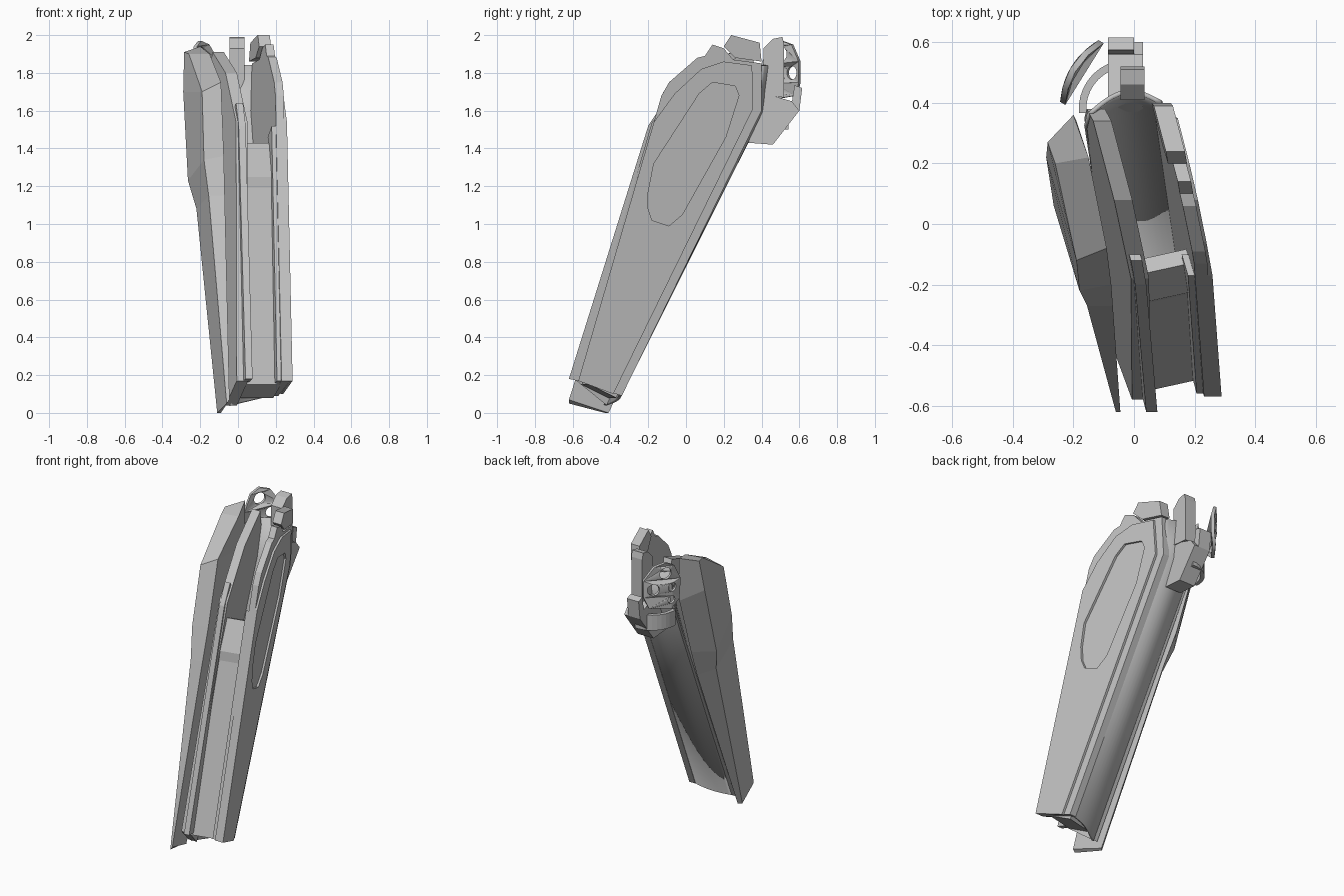
import bpy
import bmesh
import math
from mathutils import Matrix, Vector

default_cube = bpy.data.objects.get("Cube")
if default_cube:
    bpy.data.objects.remove(default_cube, do_unlink=True)

# One plain grey metal
grey = bpy.data.materials.new("grey metal")
grey.use_nodes = True
grey.diffuse_color = (.53, .53, .53, 1)
grey.node_tree.nodes["Principled BSDF"].inputs["Base Color"].default_value = grey.diffuse_color


def add_object(name, mesh):
    mesh.materials.clear()
    mesh.materials.append(grey)
    obj = bpy.data.objects.new(name, mesh)
    bpy.context.collection.objects.link(obj)
    return obj


def baked_mesh(obj):
    """Mesh of an object after its modifiers or curve fill."""
    bpy.context.view_layer.update()
    evaluated = obj.evaluated_get(bpy.context.evaluated_depsgraph_get())
    return bpy.data.meshes.new_from_object(evaluated)


def loft(name, rows, closed=True, smooth=False):
    """Join equal rows of points; closed rows form a capped solid."""
    bm = bmesh.new()
    rings = [[bm.verts.new(point) for point in row] for row in rows]
    count = len(rings[0])
    for low, high in zip(rings, rings[1:]):
        for i in range(count if closed else count - 1):
            j = (i + 1) % count
            face = bm.faces.new((low[i], low[j], high[j], high[i]))
            face.smooth = smooth
    if closed:
        bm.faces.new(rings[0])
        bm.faces.new(rings[-1])
    bmesh.ops.recalc_face_normals(bm, faces=bm.faces[:])
    mesh = bpy.data.meshes.new(name)
    bm.to_mesh(mesh)
    bm.free()
    return add_object(name, mesh)


def right_plane(offset):
    return lambda y, z: .138 - .25 * y + .051 * z + offset


def left_plane(offset):
    return lambda y, z: -.2 - .3 * y + .085 * z + offset


def flat(x):
    return lambda y, z: x


def prism(name, profile, inner, outer, skew=0):
    """Side profile of (y, z) points spanned between two x planes."""
    rows = []
    for plane in (inner, outer):
        row = []
        for y, z in profile:
            x = plane(y, z)
            row.append((x, y + skew * (x - .14), z))
        rows.append(row)
    return loft(name, rows)


def thicken(obj, thickness):
    modifier = obj.modifiers.new("thickness", "SOLIDIFY")
    modifier.thickness = thickness
    modifier.offset = 0


# Right side wall: stepped base, and an outer skin that leaves ledges at top and back
base_front = [(-.57, .17), (-.17, 1.54), (-.13, 1.68), (-.09, 1.75), (.06, 1.88),
              (.1, 1.89), (.14, 1.95), (.2, 1.93)]
base_back = [(.25, 1.87), (.4, 1.85), (.4, 1.6), (-.34, .09)]
prism("right_wall", base_front + base_back, right_plane(-.058), right_plane(-.014))
skin_profile = [(-.57, .17), (-.17, 1.54), (-.06, 1.69), (.08, 1.82), (.2, 1.86),
                (.35, 1.84), (.355, 1.61), (-.385, .1)]
skin = prism("right_skin", skin_profile, right_plane(-.014), right_plane(0))

# Long sunken panel cut through the skin
panel = [(-.2, 1.08), (-.18, 1.02), (-.09, .99), (-.02, 1.05), (.21, 1.46), (.28, 1.68),
         (.26, 1.73), (.14, 1.75), (.07, 1.69), (-.17, 1.32), (-.2, 1.17)]
cutter = prism("panel_cutter", panel, right_plane(-.05), right_plane(.05))
cutter.hide_render = True
cut = skin.modifiers.new("sunken panel", "BOOLEAN")
cut.operation = "DIFFERENCE"
cut.solver = "EXACT"
cut.object = cutter
skin_mesh = baked_mesh(skin)
skin.modifiers.clear()
skin.data = skin_mesh
bpy.data.objects.remove(cutter, do_unlink=True)

prism("right_top_cap", [(.2, 1.94), (.24, 2), (.39, 1.96), (.4, 1.86), (.26, 1.88)],
      right_plane(-.075), right_plane(-.012))
prism("right_front_rail", [(-.56, .17), (-.17, 1.52), (-.1, 1.46), (-.49, .15)],
      right_plane(-.08), right_plane(-.055))

# Left side wall with its narrow front rail
prism("left_wall", [(-.58, .17), (-.18, 1.54), (.08, 1.8), (.34, 1.91), (.38, 1.8),
                    (.35, 1.6), (-.42, .04)], left_plane(.005), left_plane(.065))
prism("left_front_rail", [(-.62, .18), (-.2, 1.52), (-.12, 1.64), (-.08, 1.6), (-.53, .16)],
      right_plane(-.262), right_plane(-.225))

# Recessed front panel with its step, and the closed lower end
prism("front_panel", [(-.53, .15), (-.24, 1.19), (-.235, 1.25), (-.14, 1.43),
                      (-.09, 1.41), (-.2, 1.18), (-.48, .14)],
      right_plane(-.23), right_plane(-.055), skew=.22)
prism("bottom_cap", [(-.53, .15), (-.38, .08), (-.36, .12), (-.51, .19)],
      right_plane(-.26), right_plane(-.05), skew=.22)

# Rounded back shell: right corner, left corner and bulge at each height
sections = [((.2, -.35, .1), (-.04, -.43, .04), .025),
            ((.1, .37, 1.6), (-.16, .32, 1.58), .055),
            ((.09, .4, 1.84), (-.15, .36, 1.84), .055)]
shell_rows = []
for right, left, bulge in sections:
    row = []
    for i in range(13):
        t = i / 12
        point = Vector(right).lerp(Vector(left), t)
        point.y += bulge * math.sin(math.pi * t)
        row.append(point)
    shell_rows.append(row)
thicken(loft("back_shell", shell_rows, closed=False, smooth=True), .015)

# Outer armour on the left: inner front, front ridge, outer bulge, inner back
loft("left_armour", [
    [(-.045, -.62, .07), (-.06, -.62, .05), (-.11, -.43, 0), (-.09, -.41, 0)],
    [(-.07, -.27, 1.15), (-.155, -.27, 1.15), (-.22, 0, 1.08), (-.15, .1, 1.06)],
    [(-.075, -.2, 1.36), (-.18, -.22, 1.34), (-.265, .06, 1.23), (-.17, .19, 1.25)],
    [(-.09, -.08, 1.75), (-.19, -.12, 1.7), (-.29, .22, 1.7), (-.19, .34, 1.65)],
    [(-.15, .22, 1.9), (-.26, .2, 1.9), (-.285, .27, 1.91), (-.2, .36, 1.94)]])

# Rear bracket: tall block, sloped lower block and small clamp
prism("rear_tall_block", [(.41, 1.68), (.41, 1.93), (.46, 1.98), (.51, 1.99), (.52, 1.95), (.52, 1.67)],
      flat(-.045), flat(.035))
prism("rear_lower_block", [(.33, 1.43), (.46, 1.42), (.6, 1.6), (.56, 1.65), (.42, 1.69)],
      flat(-.085), flat(.03))
prism("rear_clamp", [(.55, 1.58), (.6, 1.6), (.615, 1.72), (.575, 1.735)], flat(-.085), flat(0))

# Curved band from the bracket round to the left
band_rows = []
for z in (1.5, 1.6):
    arc = []
    for i in range(11):
        angle = math.radians(85 + 10 * i)
        arc.append((-.02 + .15 * math.cos(angle), .38 + .15 * math.sin(angle), z))
    band_rows.append(arc)
thicken(loft("rear_curved_band", band_rows, closed=False), .025)

# Hinge lug: filled outline with round holes, bowed outward
curve = bpy.data.curves.new("lug_outline", "CURVE")
curve.dimensions = "2D"
curve.fill_mode = "BOTH"
curve.extrude = .01


def add_loop(points):
    spline = curve.splines.new("POLY")
    spline.points.add(len(points) - 1)
    for target, (u, v) in zip(spline.points, points):
        target.co = (u, v, 0, 1)
    spline.use_cyclic_u = True


add_loop([(-.11, -.1), (-.05, -.15), (.09, -.13), (.12, -.06), (.12, .05),
          (.06, .14), (-.01, .16), (-.07, .13), (-.12, .03)])
for u, v, radius in [(-.01, .09, .038), (.065, -.01, .036), (-.055, -.01, .028), (-.05, -.09, .024)]:
    turns = [math.tau * i / 20 for i in range(20)]
    add_loop([(u + radius * math.cos(a), v + radius * math.sin(a)) for a in turns])
outline = bpy.data.objects.new("lug_outline", curve)
bpy.context.collection.objects.link(outline)
lug = add_object("hinge_lug", baked_mesh(outline))
bpy.data.objects.remove(outline, do_unlink=True)
for vertex in lug.data.vertices:
    vertex.co.z -= .03 * (1 - (vertex.co.x / .12) ** 2)
along = Vector((.53, .85, 0)).normalized()
up = Vector((0, 0, 1))
axes = Matrix((along, up, along.cross(up))).transposed().to_4x4()
lug.matrix_world = Matrix.Translation((-.172, .5, 1.81)) @ axes
